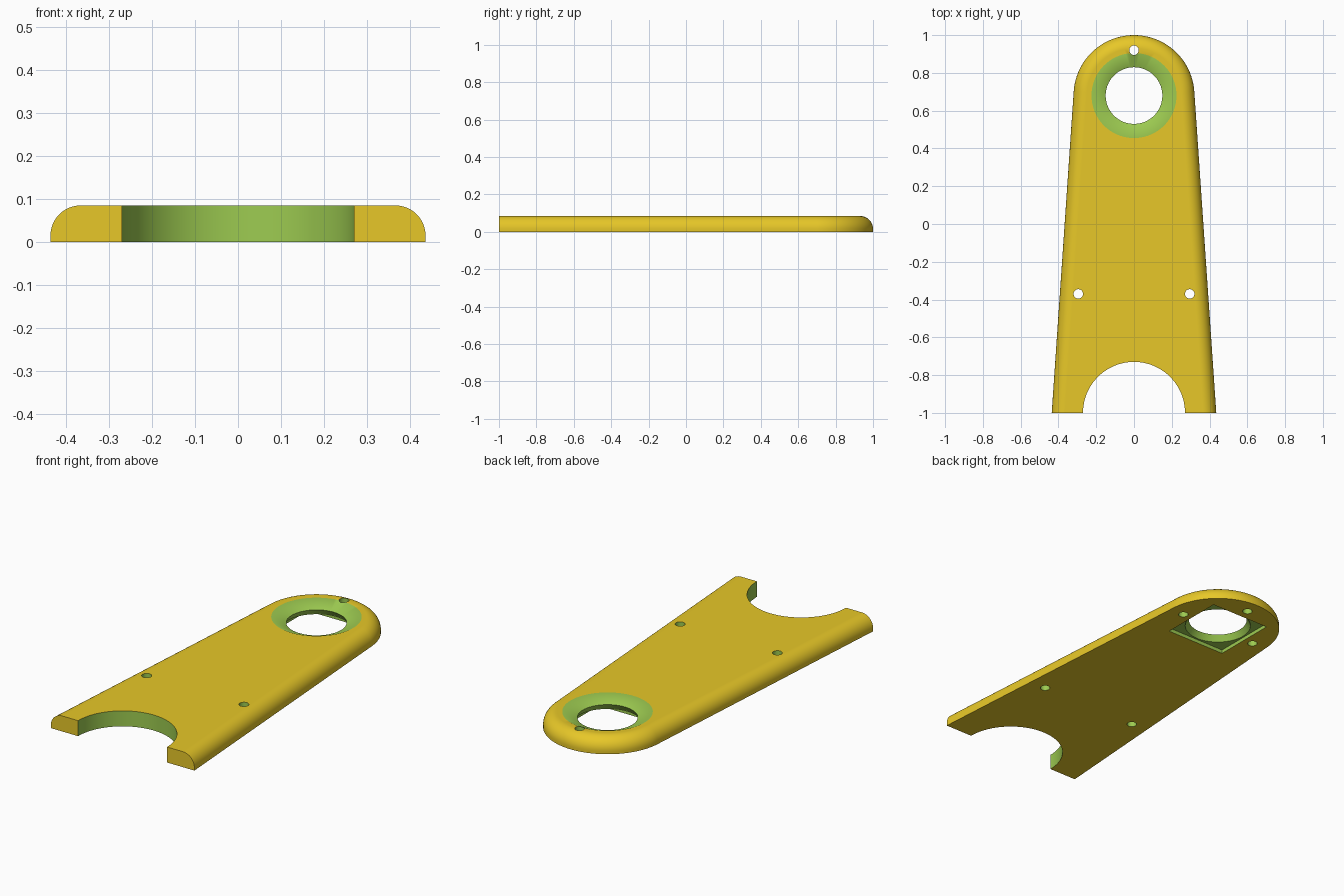
import bpy
import bmesh
from math import sin, cos, pi, radians

cube = bpy.data.objects.get("Cube")
if cube:
    bpy.data.objects.remove(cube, do_unlink=True)

HEIGHT, TIP_R, TIP_Y = 0.085, 0.32, 0.68
FILLET = 0.07
TAPER = 0.0683          # lean of the long sides, in radians


def make_material(name, color):
    mat = bpy.data.materials.new(name)
    mat.use_nodes = True
    mat.diffuse_color = color
    mat.node_tree.nodes["Principled BSDF"].inputs["Base Color"].default_value = color
    return mat


MATERIALS = [make_material("yellow", (0.947, 0.680, 0.025, 1)),
             make_material("green", (0.337, 0.597, 0.082, 1))]


def loft(name, rings, slot):
    """Closed solid through equal-length rings, listed from bottom to top."""
    bm = bmesh.new()
    loops = [[bm.verts.new(p) for p in ring] for ring in rings]
    for low, high in zip(loops, loops[1:]):
        for i in range(len(low)):
            j = (i + 1) % len(low)
            bm.faces.new((low[i], low[j], high[j], high[i]))
    bm.faces.new(loops[0][::-1])
    bm.faces.new(loops[-1])
    bmesh.ops.recalc_face_normals(bm, faces=bm.faces)
    for face in bm.faces:
        face.material_index = slot
    mesh = bpy.data.meshes.new(name)
    bm.to_mesh(mesh)
    bm.free()
    for mat in MATERIALS:
        mesh.materials.append(mat)
    obj = bpy.data.objects.new(name, mesh)
    bpy.context.collection.objects.link(obj)
    return obj


def circle(x, y, r, z, n):
    return [(x + r * cos(2 * pi * i / n), y + r * sin(2 * pi * i / n), z)
            for i in range(n)]


def outline(inset, z, n=72):
    """Tapered plate outline with a round tip, shrunk by inset (front stays put)."""
    r = TIP_R - inset
    front_x = (r + (TIP_Y + 1) * sin(TAPER)) / cos(TAPER)
    arc = []
    for i in range(n + 1):
        a = TAPER + (pi - 2 * TAPER) * i / n
        arc.append((r * cos(a), TIP_Y + r * sin(a), z))
    return [(front_x, -1, z)] + arc + [(-front_x, -1, z)]


def revolve(name, x, y, profile, n=96):
    return loft(name, [circle(x, y, r, z, n) for r, z in profile], 1)


# Plate with a rounded upper edge
STEPS = 12
rings = [outline(0, 0)]
for k in range(STEPS + 1):
    t = pi / 2 * k / STEPS
    rings.append(outline(FILLET * (1 - cos(t)), HEIGHT - FILLET * (1 - sin(t))))
plate = loft("tapered_plate", rings, 0)

# Front notch, square pocket underneath, flared opening
cutters = [
    revolve("front_notch", 0, -1, [(0.27, -0.1), (0.27, 0.2)], 128),
    loft("square_pocket", [[(sx * 0.18, TIP_Y + sy * 0.18, z) for sx, sy in
                            ((-1, -1), (1, -1), (1, 1), (-1, 1))]
                           for z in (-0.05, 0.02)], 1),
    revolve("flared_opening", 0, TIP_Y, [(0.17, -0.06), (0.17, 0.023), (0.15, 0.053),
                                         (0.225, HEIGHT), (0.3, 0.117)]),
]
# Screw holes: three right through, two blind from below
for x, y, top in ((0, 0.92, 0.2), (0.295, -0.37, 0.2), (-0.295, -0.37, 0.2),
                  (0.235, TIP_Y, 0.045), (-0.235, TIP_Y, 0.045)):
    cutters.append(revolve("screw_hole", x, y, [(0.025, -0.08), (0.025, top)], 32))

bpy.ops.object.select_all(action="DESELECT")
bpy.context.view_layer.objects.active = plate
plate.select_set(True)
for cutter in cutters:
    cutter.hide_render = True
    mod = plate.modifiers.new(cutter.name, "BOOLEAN")
    mod.operation = "DIFFERENCE"
    mod.solver = "EXACT"
    mod.object = cutter
    bpy.ops.object.modifier_apply(modifier=mod.name)
    bpy.data.objects.remove(cutter, do_unlink=True)

bpy.ops.object.shade_smooth_by_angle(angle=radians(25))
weighted = plate.modifiers.new("even_shading", "WEIGHTED_NORMAL")
weighted.keep_sharp = True
